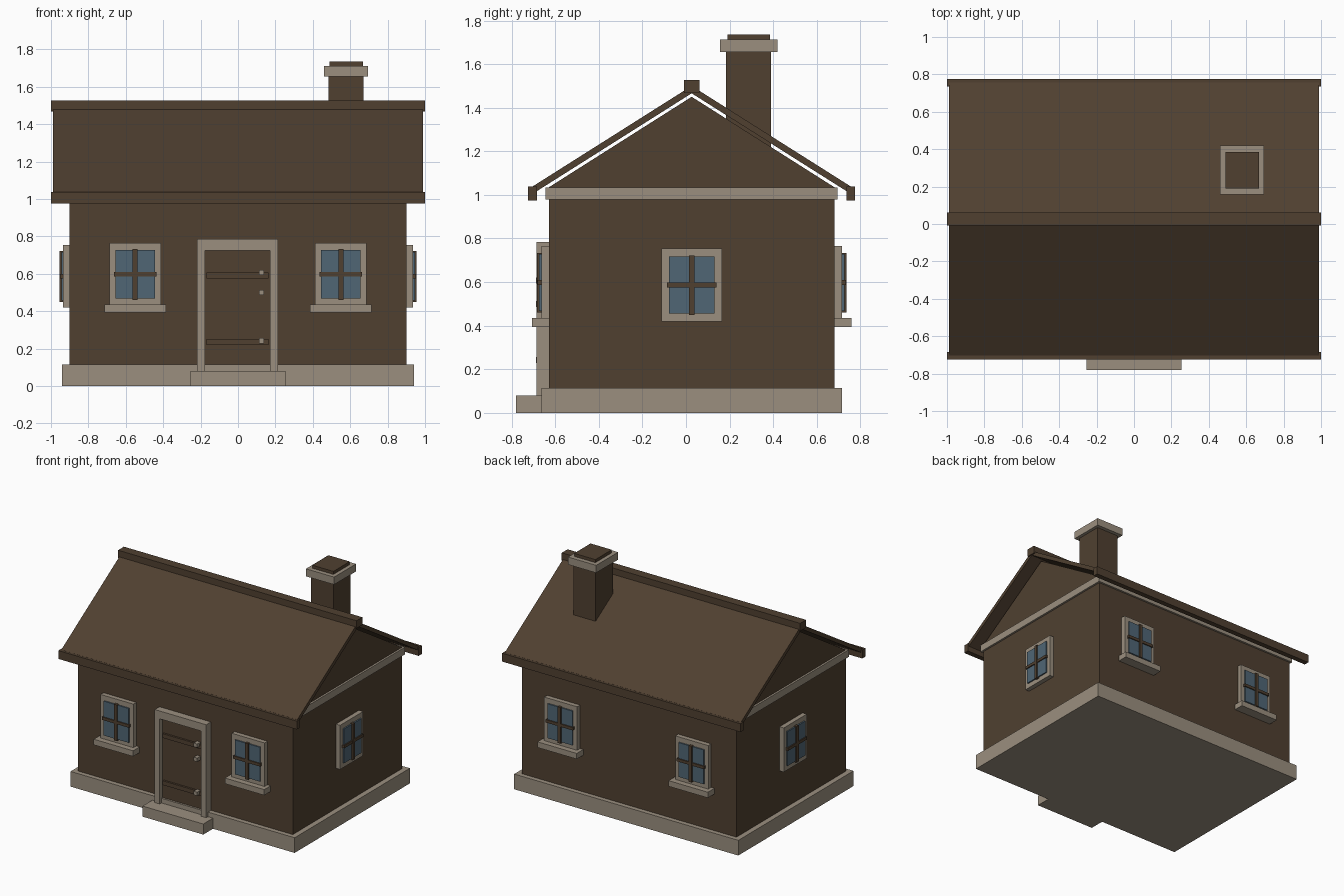
import bpy
import bmesh
from math import pi
from mathutils import Matrix, Vector

if "Cube" in bpy.data.objects:
    bpy.data.objects.remove(bpy.data.objects["Cube"], do_unlink=True)


def material(name, r, g, b):
    m = bpy.data.materials.new(name)
    m.diffuse_color = (r, g, b, 1)
    m.use_nodes = True
    m.node_tree.nodes["Principled BSDF"].inputs["Base Color"].default_value = (r, g, b, 1)
    return m


WOOD = material("dark brown", 0.080, 0.051, 0.030)
STONE = material("warm grey stone", 0.328, 0.275, 0.212)
GLASS = material("blue grey glass", 0.080, 0.133, 0.178)

CY = 0.026          # middle of the house in y
HX, HY = 0.90, 0.655  # half size of the walls


def finish(name, bm, mat, matrix=None):
    if matrix:
        bm.transform(matrix)
    bmesh.ops.recalc_face_normals(bm, faces=bm.faces)
    me = bpy.data.meshes.new(name)
    bm.to_mesh(me)
    bm.free()
    me.materials.append(mat)
    ob = bpy.data.objects.new(name, me)
    bpy.context.collection.objects.link(ob)
    return ob


def box(name, x, y, z, mat, matrix=None):
    """Box from three (low, high) ranges."""
    bm = bmesh.new()
    bmesh.ops.create_cube(bm, size=1)
    for v in bm.verts:
        v.co = Vector([(a + b) / 2 + c * (b - a) for c, (a, b) in zip(v.co, (x, y, z))])
    return finish(name, bm, mat, matrix)


def prism(name, profile, half, mat):
    """Extrude a (y, z) profile along x."""
    bm = bmesh.new()
    face = bm.faces.new([bm.verts.new((-half, y, z)) for y, z in profile])
    ext = bmesh.ops.extrude_face_region(bm, geom=[face])["geom"]
    bmesh.ops.translate(bm, vec=(2 * half, 0, 0),
                        verts=[g for g in ext if isinstance(g, bmesh.types.BMVert)])
    return finish(name, bm, mat)


def around(half):
    return (CY - half, CY + half)


# Base, walls, band and gable
box("foundation", (-0.94, 0.94), around(0.69), (0, 0.115), STONE)
box("walls", (-HX, HX), around(HY), (0.115, 0.98), WOOD)
box("wall_band", (-0.915, 0.915), around(0.67), (0.98, 1.035), STONE)
prism("gable", [(CY - HY, 1.035), (CY + HY, 1.035), (CY, 1.45)], HX, WOOD)

# Roof slopes, ridge and eaves
RIDGE, SLOPE, THICK, REACH = 1.50, 0.632, 0.034, 0.73
for side, label in ((-1, "front"), (1, "back")):
    low = RIDGE - SLOPE * REACH
    prism(label + "_roof_slope",
          [(CY, RIDGE), (CY + side * REACH, low),
           (CY + side * REACH, low - THICK), (CY, RIDGE - THICK)], 0.99, WOOD)
    box(label + "_eave_board", (-1, 1),
        sorted((CY + side * 0.71, CY + side * 0.75)), (0.975, 1.038), WOOD)
box("ridge_beam", (-1, 1), around(0.035), (1.467, 1.526), WOOD)

# Chimney
box("chimney_stack", (0.485, 0.672), (0.184, 0.39), (1.15, 1.66), WOOD)
box("chimney_cap", (0.46, 0.696), (0.157, 0.419), (1.655, 1.712), STONE)
box("chimney_top", (0.49, 0.667), (0.19, 0.386), (1.712, 1.735), WOOD)

# Door, frame, straps, studs and step
WALL = CY - HY
DX = -0.003
box("door_step", (-0.255, 0.255), (-0.78, -0.65), (0, 0.08), STONE)
box("door_panel", (DX - 0.175, DX + 0.175), (WALL - 0.02, WALL), (0.115, 0.726), WOOD)
for side, label in ((-1, "right"), (1, "left")):
    box(label + "_door_post", sorted((DX + side * 0.174, DX + side * 0.216)),
        (WALL - 0.056, WALL), (0.08, 0.726), STONE)
box("door_header", (DX - 0.216, DX + 0.216), (WALL - 0.056, WALL), (0.726, 0.785), STONE)
for z, label in ((0.235, "lower"), (0.592, "upper")):
    box(label + "_door_strap", (-0.168, 0.163), (WALL - 0.035, WALL),
        (z - 0.016, z + 0.016), WOOD)
for z, label in ((0.242, "lower_stud"), (0.5, "door_knob"), (0.607, "upper_stud")):
    box(label, (0.111, 0.14), (WALL - 0.06, WALL), (z - 0.014, z + 0.014), STONE)


def window(label, x, y, z, angle, sill):
    """Window facing local -y, turned about z and set on a wall."""
    m = Matrix.Translation((x, y, z)) @ Matrix.Rotation(angle, 4, "Z")
    box(label + "_frame", (-0.138, 0.138), (-0.035, 0), (-0.167, 0.168), STONE, m)
    box(label + "_glass", (-0.105, 0.105), (-0.045, 0), (-0.13, 0.13), GLASS, m)
    box(label + "_upright_bar", (-0.013, 0.013), (-0.055, 0), (-0.138, 0.136), WOOD, m)
    box(label + "_cross_bar", (-0.114, 0.114), (-0.053, 0), (-0.011, 0.011), WOOD, m)
    if sill:
        box(label + "_sill", (-0.165, 0.165), (-0.078, 0), (-0.205, -0.162), STONE, m)


# Windows on all four walls
for side, label in ((-1, "right"), (1, "left")):
    window("front_" + label + "_window", side * 0.55, CY - HY, 0.598, 0, True)
    window("back_" + label + "_window", side * 0.55, CY + HY, 0.598, pi, True)
    window(label + "_side_window", side * HX, CY, 0.587, side * pi / 2, False)
